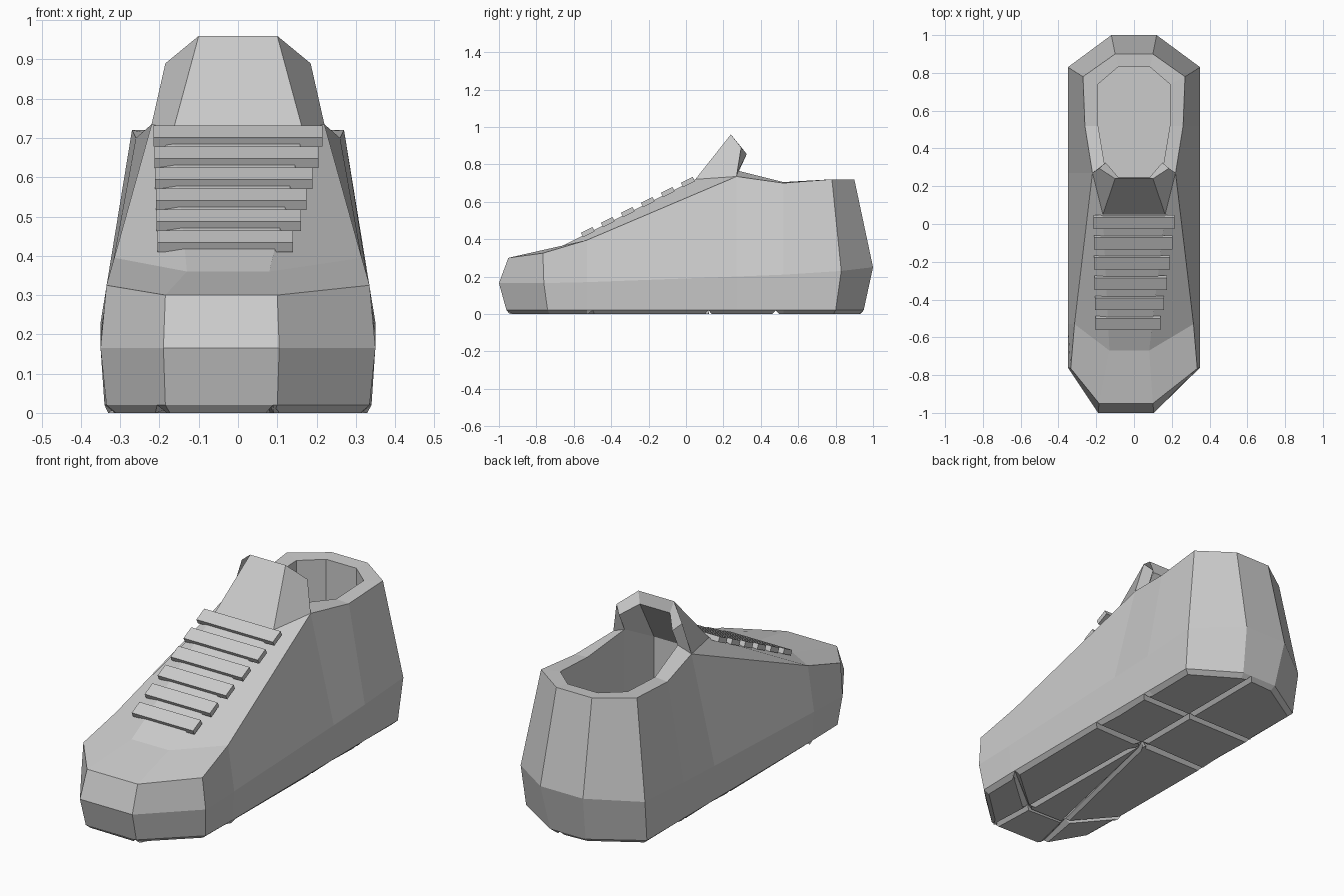
import bpy, bmesh, math
from mathutils import Vector, Matrix

cube = bpy.data.objects.get("Cube")
if cube:
    bpy.data.objects.remove(cube, do_unlink=True)

grey = bpy.data.materials.new("plain_grey")
grey.use_nodes = True
colour = (0.6, 0.6, 0.6, 1)
grey.diffuse_color = colour
grey.node_tree.nodes["Principled BSDF"].inputs["Base Color"].default_value = colour


def finish(bm, name):
    mesh = bpy.data.meshes.new(name)
    bm.to_mesh(mesh)
    bm.free()
    mesh.materials.append(grey)
    obj = bpy.data.objects.new(name, mesh)
    bpy.context.collection.objects.link(obj)
    return obj


def mirror(p):
    # The toe box leans to one side, so its mirrored points shift outward
    shift = 0.0
    if p[1] < -0.6 and abs(p[0]) < 0.2:
        shift = 0.085 if p[1] < -0.8 else 0.05
    return (-p[0] - shift, p[1], p[2])


class Shell:
    """Collects faces on the +x half and mirrors them."""
    def __init__(self):
        self.bm = bmesh.new()
        self.cache = {}

    def vert(self, p):
        if p not in self.cache:
            self.cache[p] = self.bm.verts.new(p)
        return self.cache[p]

    def face(self, *pts):
        self.bm.faces.new([self.vert(p) for p in pts])

    def pair(self, *pts):
        self.face(*pts)
        self.face(*[mirror(p) for p in reversed(pts)])

    def across(self, a, b):
        self.face(a, b, mirror(b), mirror(a))

    def cap(self, half):
        self.face(*half, *[mirror(p) for p in reversed(half)])


# Half outlines from toe to heel
sole = [(.10, -.96, .02), (.335, -.74, .02), (.34, -.53, .02), (.34, .27, .02),
        (.34, .52, .02), (.34, .80, .02), (.10, .95, .02)]
waist = [(.105, -1, .165), (.35, -.76, .165), (.35, -.53, .17), (.35, .27, .2),
         (.35, .52, .21), (.35, .83, .23), (.12, 1, .25)]
top = [(.10, -.95, .30), (.335, -.765, .325), (.315, -.53, .395), (.22, .27, .735),
       (.26, .52, .70), (.27, .78, .72), (.10, .90, .72)]

# Outer walls
shoe = Shell()
for low, high in ((sole, waist), (waist, top)):
    shoe.across(low[0], high[0])
    shoe.across(low[-1], high[-1])
    for i in range(len(low) - 1):
        shoe.pair(low[i], low[i + 1], high[i + 1], high[i])
shoe.cap(sole)

# Toe box and lacing panel
toe, side, vamp, throat = top[:4]
instep = (.08, -.67, .36)
tongue_base = (.165, .05, .72)
shoe.across(toe, instep)
shoe.across(instep, tongue_base)
shoe.pair(toe, side, vamp, instep)
shoe.pair(instep, vamp, throat, tongue_base)

# Tongue with folded wings
tip, wing = (.10, .24, .96), (.185, .295, .89)
tip_in, wing_in = (.085, .25, .90), (.15, .325, .855)
shoe.across(tongue_base, tip)
shoe.pair(tongue_base, throat, wing, tip)
shoe.across(tip, tip_in)
shoe.pair(tip, wing, wing_in, tip_in)

# Padded collar
collar = [(.15, .28, .765), (.19, .52, .705), (.19, .74, .715), (.085, .83, .715)]
shoe.pair(wing, throat, collar[0], wing_in)
for i in range(3):
    shoe.pair(top[3 + i], top[4 + i], collar[i + 1], collar[i])
shoe.across(top[-1], collar[-1])

# Inner lining and insole
lining = (.11, .10, .67)
shoe.across(tip_in, lining)
shoe.pair(tip_in, wing_in, collar[0], lining)
inner = [lining] + collar
insole = [(x, y, .2) for x, y, z in inner]
for i in range(len(inner) - 1):
    shoe.pair(inner[i], inner[i + 1], insole[i + 1], insole[i])
shoe.across(inner[0], insole[0])
shoe.across(inner[-1], insole[-1])
shoe.cap(insole)
bmesh.ops.recalc_face_normals(shoe.bm, faces=shoe.bm.faces)
finish(shoe.bm, "shoe_upper")

# Tread: the sole outline split by grooves into bevelled pads
tread = Shell()
tread.cap(sole)
bm = tread.bm


def groove(a, b, keep):
    """Split the pads whose centre passes the test along the line a-b."""
    faces = [f for f in bm.faces if keep(f.calc_center_median())]
    geom = faces + list({e for f in faces for e in f.edges}) + list({v for f in faces for v in f.verts})
    direction = Vector((b[0] - a[0], b[1] - a[1], 0))
    bmesh.ops.bisect_plane(bm, geom=geom, plane_co=(a[0], a[1], 0),
                           plane_no=direction.cross(Vector((0, 0, 1))))


hub, toe_r, toe_l = (.05, .12), (.08, -.71), (-.15, -.70)
groove((0, .12), (1, .12), lambda c: True)
groove((0, .48), (1, .48), lambda c: c.y > .12)
groove(hub, (.05, 1), lambda c: c.y > .12)
groove(hub, toe_r, lambda c: c.y < .12)
groove(hub, toe_l, lambda c: c.y < .12 and c.x < .04)
groove(toe_r, (.34, -.5), lambda c: c.y < .12 and c.x > .08)
groove(toe_l, (-.34, -.5), lambda c: c.y < .12 and c.x < -.12)
groove(toe_l, toe_r, lambda c: c.y < .12 and -.12 < c.x < .08)
for f in bm.faces:
    f.normal_update()
    if f.normal.z > 0:
        f.normal_flip()
bmesh.ops.inset_individual(bm, faces=bm.faces[:], thickness=.025, depth=.02)
finish(bm, "sole_tread")

# Laces: six flat bars lying on the sloped panel
slope = math.atan2(.36, .72)
for i, right in enumerate((.215, .205, .19, .175, .16, .14)):
    y = .01 - .107 * i
    left = -.215 + .002 * i
    bm = bmesh.new()
    bmesh.ops.create_cube(bm, size=1)
    bmesh.ops.scale(bm, vec=(right - left, .07, .026), verts=bm.verts)
    place = Matrix.Translation(((left + right) / 2, y, .70 + y * .5)) @ Matrix.Rotation(slope, 4, 'X')
    bmesh.ops.transform(bm, matrix=place, verts=bm.verts)
    finish(bm, f"lace_{i + 1}")
